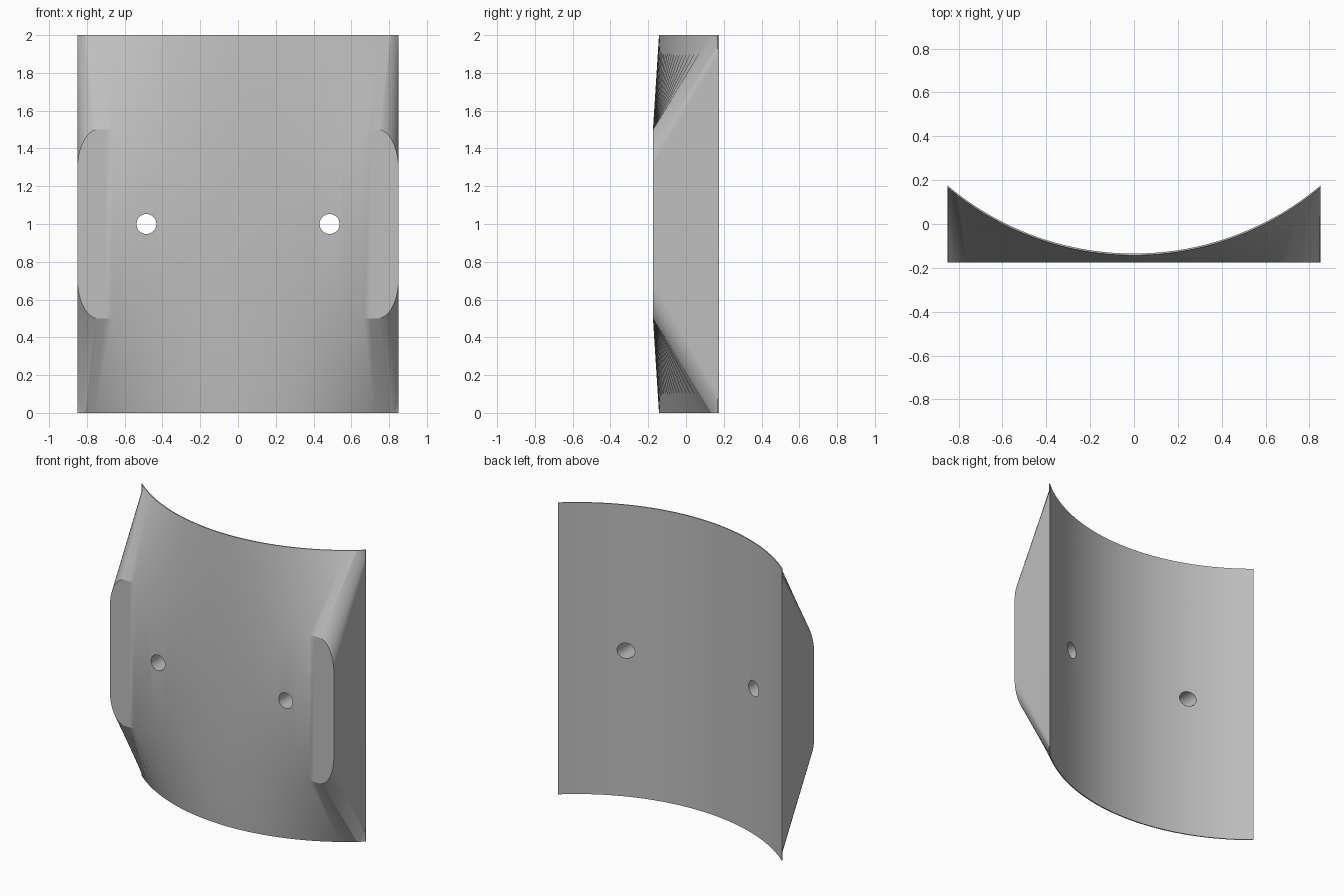
import bpy, bmesh, math

if "Cube" in bpy.data.objects:
    bpy.data.objects.remove(bpy.data.objects["Cube"])

HALF_W, FRONT, RADIUS, RIM = 0.85, -0.175, 1.32, 0.008
FLAT, ARC = 40, 14          # columns across the middle and round each corner


def back_y(x):
    """Concave cylindrical back."""
    return -0.135 + RADIUS - math.sqrt(RADIUS ** 2 - x * x)


def rounded_top(half_height, rx, rz):
    """Upper half of a rounded rectangle, left to right, as (x, z offset)."""
    xs = HALF_W - rx
    right = [(xs + rx * math.sin(a), half_height - rz * (1 - math.cos(a)))
             for a in (math.pi / 2 * i / ARC for i in range(1, ARC + 1))]
    middle = [(-xs + 2 * xs * i / FLAT, half_height) for i in range(FLAT + 1)]
    return [(-x, z) for x, z in reversed(right)] + middle + right


# Block: one cross-section per column, bridged from left to right
bm = bmesh.new()
sections = []
for (xf, zf), (xb, zb) in zip(rounded_top(0.5, 0.11, 0.21),
                              rounded_top(1.0, 0.05, 0.10)):
    y = back_y(xb)
    upper = [(xf, FRONT, zf), (xb, y - RIM, zb), (xb, y - RIM, 1), (xb, y, 1)]
    lower = [(px, py, -pz) for px, py, pz in reversed(upper)]
    sections.append([bm.verts.new((px, py, pz + 1)) for px, py, pz in upper + lower])
for a, b in zip(sections, sections[1:]):
    for i in range(8):
        j = (i + 1) % 8
        bm.faces.new((a[i], a[j], b[j], b[i]))
bm.faces.new(sections[0])
bm.faces.new(sections[-1])
bmesh.ops.remove_doubles(bm, verts=bm.verts, dist=1e-5)
bmesh.ops.recalc_face_normals(bm, faces=bm.faces)
mesh = bpy.data.meshes.new("curved_block")
bm.to_mesh(mesh)
bm.free()
block = bpy.data.objects.new("curved_block", mesh)
bpy.context.collection.objects.link(block)

grey = bpy.data.materials.new("grey")
grey.diffuse_color = (0.52, 0.52, 0.52, 1)
grey.use_nodes = True
grey.node_tree.nodes["Principled BSDF"].inputs["Base Color"].default_value = grey.diffuse_color
mesh.materials.append(grey)

# Two through holes
for side in (-1, 1):
    bpy.ops.mesh.primitive_cylinder_add(vertices=40, radius=0.053, depth=1,
                                        location=(side * 0.485, 0, 1),
                                        rotation=(math.pi / 2, 0, 0))
    cutter = bpy.context.object
    cutter.name = "hole_cutter"
    cutter.hide_render = True
    cutter.data.materials.append(grey)
    bpy.context.view_layer.objects.active = block
    cut = block.modifiers.new("hole", 'BOOLEAN')
    cut.operation, cut.solver, cut.object = 'DIFFERENCE', 'EXACT', cutter
    bpy.ops.object.modifier_apply(modifier=cut.name)
    bpy.data.objects.remove(cutter)

# Smooth curves, sharp edges
bpy.ops.object.select_all(action='DESELECT')
block.select_set(True)
bpy.context.view_layer.objects.active = block
bpy.ops.object.shade_smooth_by_angle(angle=math.radians(30))
